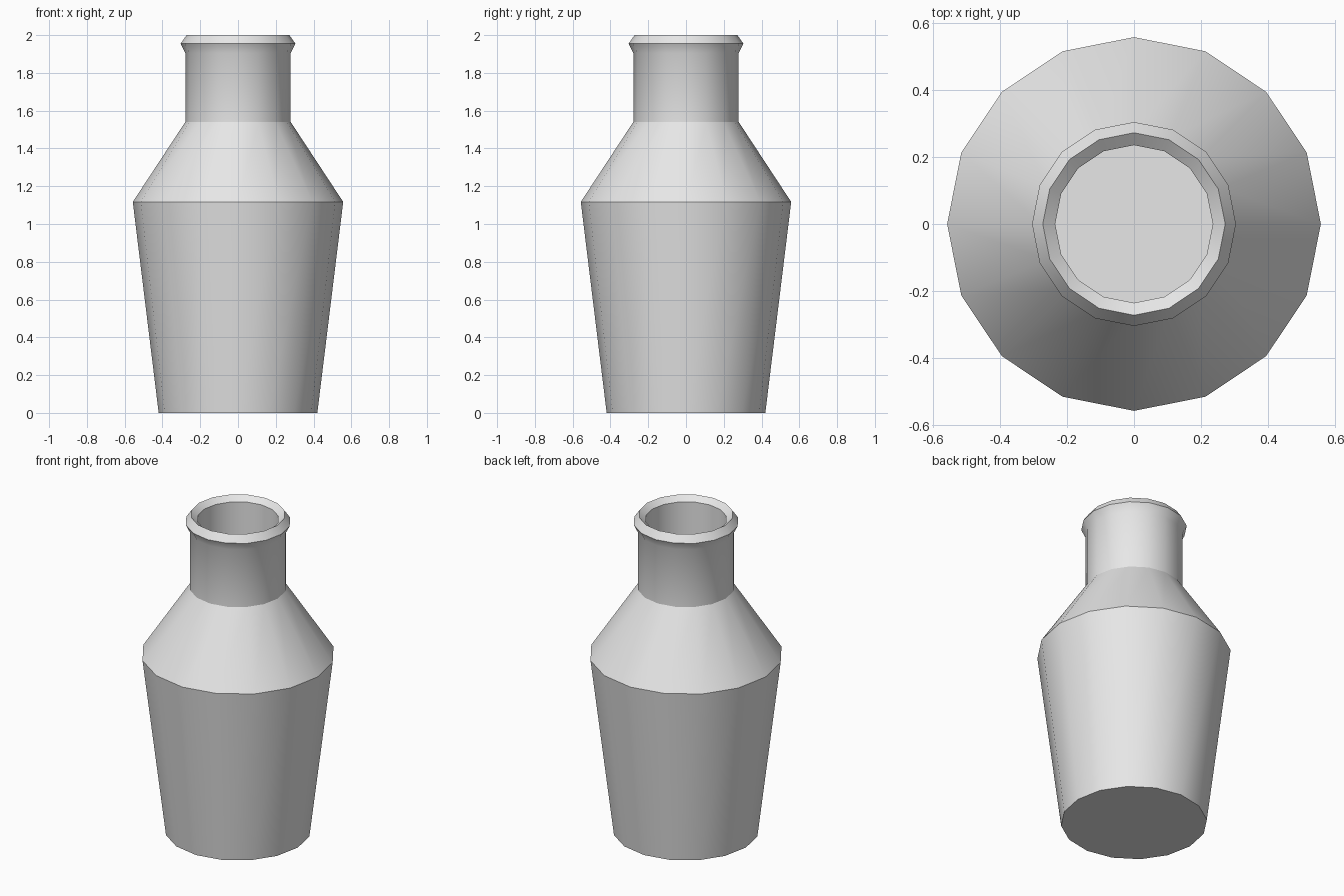
import bpy
import bmesh
import math

SIDES = 16

cube = bpy.data.objects.get("Cube")
if cube:
    bpy.data.objects.remove(cube, do_unlink=True)


def flat_material(name, colour):
    mat = bpy.data.materials.new(name)
    mat.use_nodes = True
    mat.diffuse_color = colour
    mat.node_tree.nodes["Principled BSDF"].inputs["Base Color"].default_value = colour
    return mat


def lathe(name, profile, material):
    """Spin (radius, height) points around z and cap both ends."""
    bm = bmesh.new()
    rings = []
    for radius, z in profile:
        angles = [2 * math.pi * i / SIDES for i in range(SIDES)]
        rings.append([bm.verts.new((radius * math.cos(a), radius * math.sin(a), z))
                      for a in angles])
    for low, high in zip(rings, rings[1:]):
        for i in range(SIDES):
            j = (i + 1) % SIDES
            bm.faces.new((low[i], low[j], high[j], high[i]))
    bm.faces.new(rings[0][::-1])
    bm.faces.new(rings[-1])
    bmesh.ops.recalc_face_normals(bm, faces=bm.faces)
    mesh = bpy.data.meshes.new(name)
    bm.to_mesh(mesh)
    bm.free()
    mesh.materials.append(material)
    obj = bpy.data.objects.new(name, mesh)
    bpy.context.collection.objects.link(obj)
    bpy.ops.object.select_all(action="DESELECT")
    obj.select_set(True)
    bpy.context.view_layer.objects.active = obj
    bpy.ops.object.shade_smooth_by_angle(angle=math.radians(30))
    return obj


grey = flat_material("plain grey", (0.8, 0.8, 0.8, 1))

bottle_profile = [
    (0.42, 0.0),      # base
    (0.557, 1.117),   # shoulder edge
    (0.279, 1.54),    # foot of the neck
    (0.279, 1.905),   # under the lip
    (0.304, 1.955),   # widest part of the lip
    (0.272, 2.0),     # top of the lip
    (0.235, 1.97),    # mouth
    (0.235, 1.54),    # floor inside the neck
]
lathe("bottle", bottle_profile, grey)
